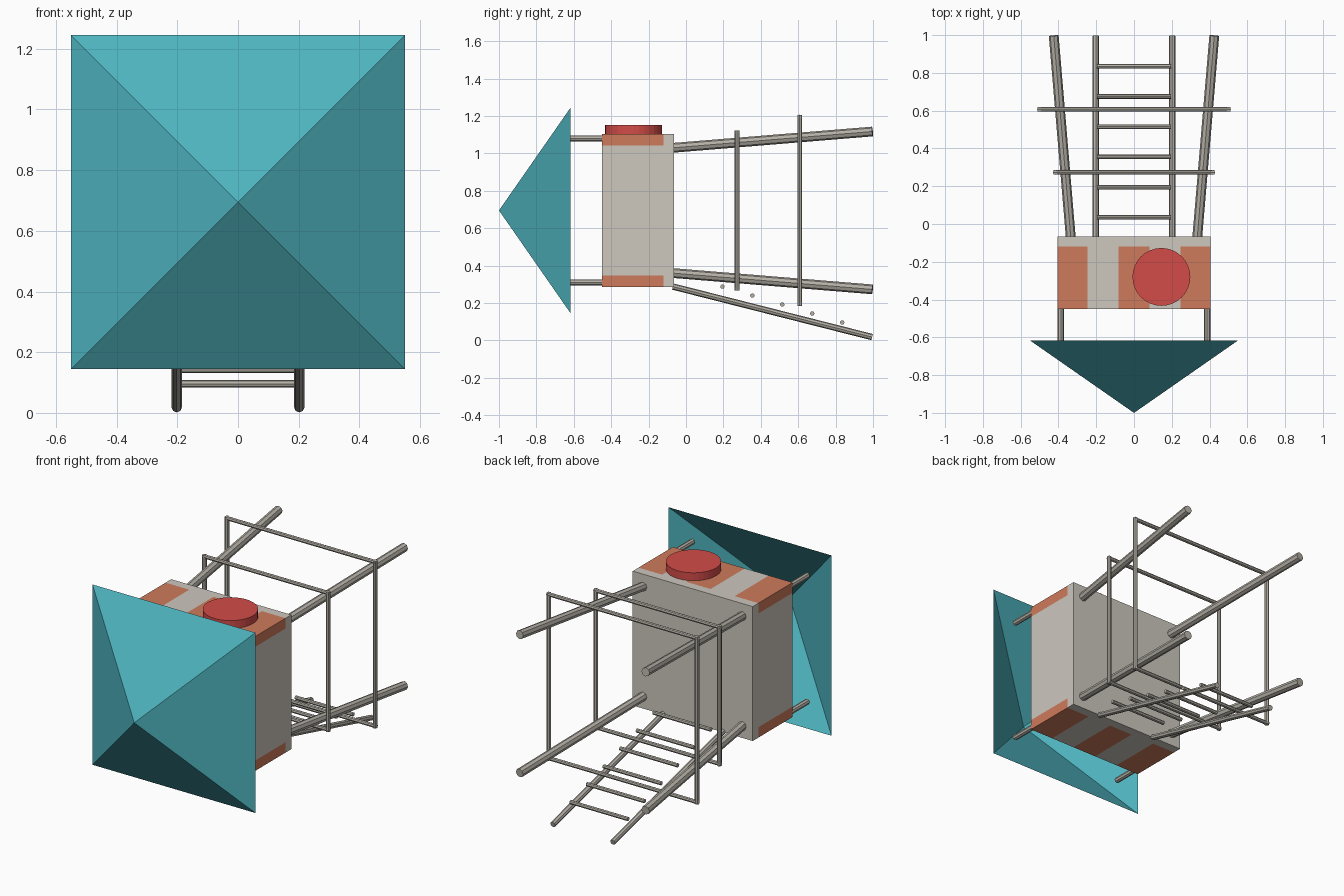
import bpy, bmesh, math
from mathutils import Vector

if "Cube" in bpy.data.objects:
    bpy.data.objects.remove(bpy.data.objects["Cube"])


def material(name, r, g, b):
    lin = [((c / 255 + 0.055) / 1.055) ** 2.4 for c in (r, g, b)]
    m = bpy.data.materials.new(name)
    m.diffuse_color = (*lin, 1)
    m.use_nodes = True
    m.node_tree.nodes["Principled BSDF"].inputs["Base Color"].default_value = m.diffuse_color
    return m


TEAL = material("teal roof", 78, 180, 191)
GREY = material("warm grey tank", 205, 200, 191)
ORANGE = material("rust orange", 206, 123, 91)
RED = material("red hatch", 210, 76, 72)
STEEL = material("steel poles", 180, 175, 166)


def finish(name, bm, *mats):
    mesh = bpy.data.meshes.new(name)
    bm.to_mesh(mesh)
    bm.free()
    for m in mats:
        mesh.materials.append(m)
    obj = bpy.data.objects.new(name, mesh)
    bpy.context.collection.objects.link(obj)
    return obj


def rod(name, a, b, r, mat=STEEL, sides=8):
    """Straight capped cylinder between two points."""
    a, b = Vector(a), Vector(b)
    bm = bmesh.new()
    bmesh.ops.create_cone(bm, cap_ends=True, segments=sides, radius1=r, radius2=r,
                          depth=(b - a).length)
    bmesh.ops.rotate(bm, verts=bm.verts, matrix=(b - a).to_track_quat('Z', 'Y').to_matrix())
    bmesh.ops.translate(bm, verts=bm.verts, vec=(a + b) / 2)
    return finish(name, bm, mat)


# Open pyramid roof, apex pointing forward
MID = 0.695
bm = bmesh.new()
apex = bm.verts.new((0, -1, MID))
rim = [bm.verts.new((sx * 0.55, -0.617, MID + sz * 0.55))
       for sx, sz in ((-1, -1), (1, -1), (1, 1), (-1, 1))]
for i in range(4):
    bm.faces.new((apex, rim[i], rim[(i + 1) % 4]))
finish("roof", bm, TEAL)

# Box tank, cut so the orange blocks along the edges can be coloured
bm = bmesh.new()
bmesh.ops.create_cube(bm, size=1)
bmesh.ops.scale(bm, verts=bm.verts, vec=(0.81, 0.385, 0.82))
bmesh.ops.translate(bm, verts=bm.verts, vec=(0, -0.2575, MID))
cuts = [((x, 0, 0), (1, 0, 0)) for x in (-0.245, -0.082, 0.082, 0.245)]
cuts += [((0, -0.12, 0), (0, 1, 0))]
cuts += [((0, 0, z), (0, 0, 1)) for z in (0.348, 1.042)]
for co, no in cuts:
    bmesh.ops.bisect_plane(bm, geom=bm.verts[:] + bm.edges[:] + bm.faces[:],
                           plane_co=co, plane_no=no)
for f in bm.faces:
    c = f.calc_center_median()
    striped = abs(c.x) < 0.082 or abs(c.x) > 0.245
    if c.y < -0.12 and abs(c.z - MID) > 0.347 and striped:
        f.material_index = 1
finish("tank", bm, GREY, ORANGE)

# Round hatch on the tank
rod("hatch", (0.145, -0.28, 1.09), (0.145, -0.28, 1.153), 0.153, RED, 32)

# Roof posts and splayed legs, one per corner
for sx in (-1, 1):
    for sz in (-1, 1):
        rod("roof_post", (sx * 0.387, -0.617, MID + sz * 0.385),
            (sx * 0.387, -0.44, MID + sz * 0.385), 0.017)
        rod("leg", (sx * 0.334, -0.08, MID + sz * 0.334),
            (sx * 0.425, 0.997, MID + sz * 0.422), 0.026)

# Two square brace frames around the legs
for y, h in ((0.273, 0.417), (0.608, 0.5)):
    for s in (-1, 1):
        rod("brace_upright", (s * h, y, MID - h - 0.01), (s * h, y, MID + h + 0.01), 0.013)
        rod("brace_bar", (-h - 0.01, y, MID + s * h), (h + 0.01, y, MID + s * h), 0.012)

# Ladder rails and rungs
for s in (-1, 1):
    rod("ladder_rail", (s * 0.202, -0.07, 0.288), (s * 0.202, 0.995, 0.018), 0.017)
for i in range(6):
    y = 0.035 + 0.16 * i
    z = 0.336 - 0.048 * i
    rod("ladder_rung", (-0.195, y, z), (0.195, y, z), 0.012)
